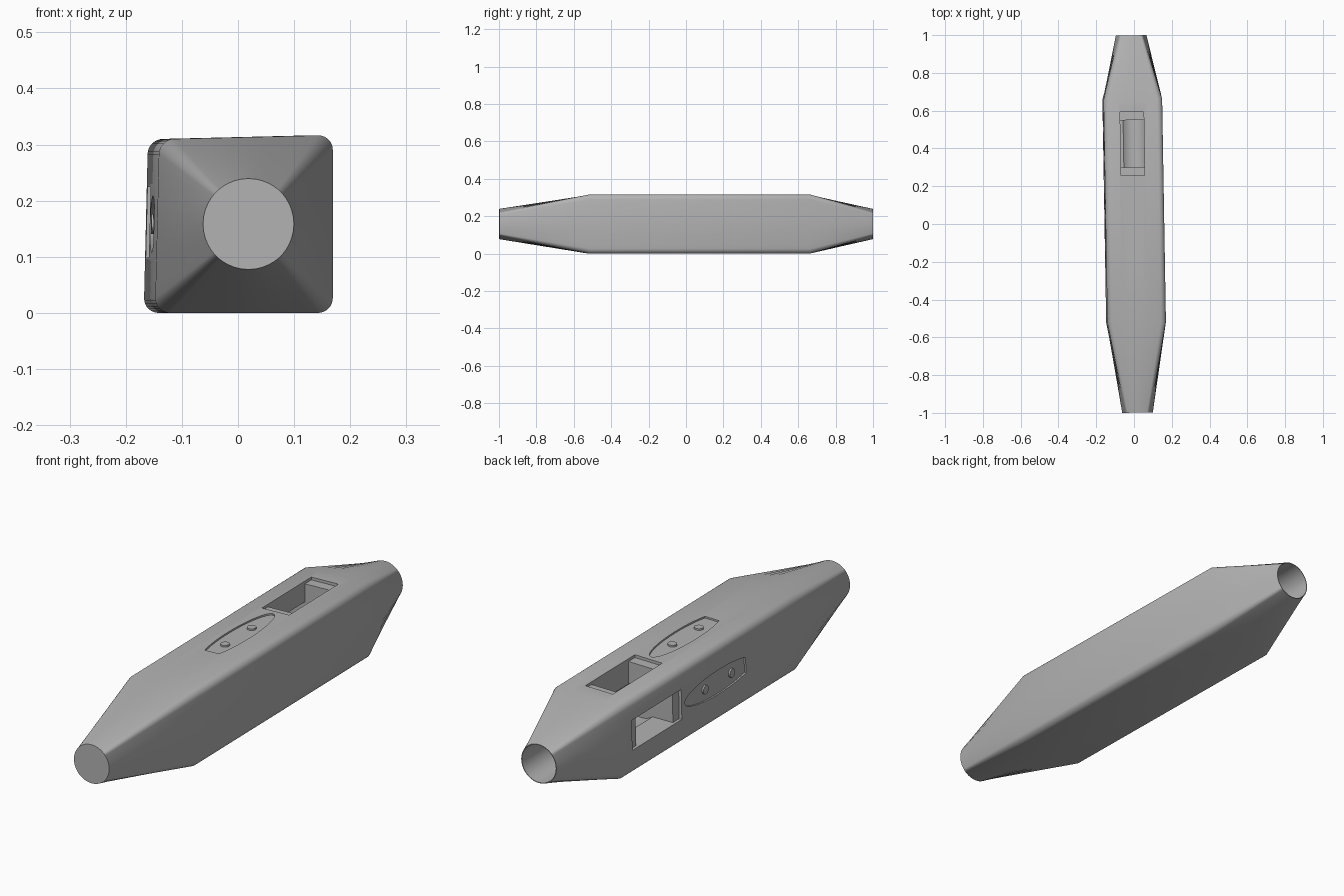
import bpy, bmesh, math
from mathutils import Matrix, Vector

if "Cube" in bpy.data.objects:
    bpy.data.objects.remove(bpy.data.objects["Cube"])

HALF = 0.1585        # half width of the square body
DRAFT = 0.0075       # how far the upper left corner leans inward
PLACE = Matrix.Translation((0.0017, 0, 0)) @ Matrix.Rotation(0.017, 4, 'Z')

grey = bpy.data.materials.new("plain grey")
grey.diffuse_color = (0.45, 0.45, 0.45, 1)
grey.use_nodes = True
grey.node_tree.nodes["Principled BSDF"].inputs["Base Color"].default_value = grey.diffuse_color


def loft(name, rings):
    """Skin equal-length closed rings and cap both ends."""
    bm = bmesh.new()
    loops = [[bm.verts.new(PLACE @ Vector(p)) for p in ring] for ring in rings]
    n = len(loops[0])
    for a, b in zip(loops, loops[1:]):
        for i in range(n):
            j = (i + 1) % n
            bm.faces.new((a[i], a[j], b[j], b[i]))
    bm.faces.new(loops[0])
    bm.faces.new(loops[-1])
    bmesh.ops.recalc_face_normals(bm, faces=bm.faces)
    mesh = bpy.data.meshes.new(name)
    bm.to_mesh(mesh)
    bm.free()
    mesh.materials.append(grey)
    obj = bpy.data.objects.new(name, mesh)
    bpy.context.collection.objects.link(obj)
    return obj


def on_face(side, a, y, h):
    """Point across a, along y, height h above the top or left face."""
    out = HALF - DRAFT / 2 + h + a * DRAFT / (2 * HALF)
    if side == "top":
        return (a, y, HALF + out)
    return (-out, y, HALF - a)


def prism(name, side, outline, low, high):
    return loft(name, [[on_face(side, a, y, h) for a, y in outline]
                       for h in (low, high)])


def rect(y0, y1):
    return [(-0.0655, y0), (0.0595, y0), (0.0595, y1), (-0.0655, y1)]


def disc(y, r, n=24):
    return [(r * math.cos(2 * math.pi * i / n), y + r * math.sin(2 * math.pi * i / n))
            for i in range(n)]


# Rounded square outline in -1..1 units
R = 0.17
section = []
for k in range(4):
    rot = Matrix.Rotation(k * math.pi / 2, 2)
    side_pts = [(1, -1 + R + (2 - 2 * R) * i / 10) for i in range(10)]
    side_pts += [(1 - R + R * math.cos(t), 1 - R + R * math.sin(t))
                 for t in [math.pi / 2 * i / 8 for i in range(8)]]
    section += [rot @ Vector(p) for p in side_pts]


def square_ring(y):
    ring = []
    for u, v in section:
        lean = DRAFT * (1 - u) / 2 * (1 + v) / 2
        ring.append((HALF * u + lean, y, HALF + HALF * v - lean))
    return ring


def round_ring(y, r):
    return [(r * d.x, y, HALF + r * d.y) for d in (p.normalized() for p in section)]


# Body: square bar tapering to round ends
body = loft("body", [round_ring(-0.9987, 0.081), square_ring(-0.52),
                     square_ring(0.66), round_ring(0.9987, 0.081)])

# Cutters: rear bore, stepped windows and bullet-shaped recesses
cutters = [loft("bore_cutter", [round_ring(0.297, 0.078), round_ring(1.1, 0.078)])]
start = math.acos(-0.18 / 0.235)
bullet = []
for i in range(41):
    t = start - 2 * start * i / 40
    bullet.append((0.05 * math.sin(t), 0.235 * math.cos(t)))

buttons = []
for side in ("top", "left"):
    cutters.append(prism(side + "_ledge_cutter", side, rect(0.257, 0.593), -0.012, 0.03))
    cutters.append(prism(side + "_window_cutter", side, rect(0.30, 0.55), -0.155, 0.04))
    cutters.append(prism(side + "_recess_cutter", side, bullet, -0.007, 0.03))
    # Two round buttons standing in each recess
    for i, y in enumerate((-0.09, 0.09)):
        buttons.append(prism(f"{side}_button_{i + 1}", side, disc(y, 0.018), -0.009, 0.0))

bpy.context.view_layer.objects.active = body
for cutter in cutters:
    mod = body.modifiers.new(cutter.name, 'BOOLEAN')
    mod.operation = 'DIFFERENCE'
    mod.solver = 'EXACT'
    mod.object = cutter
    bpy.ops.object.modifier_apply(modifier=mod.name)
for cutter in cutters:
    bpy.data.objects.remove(cutter, do_unlink=True)

# Smooth shading with crisp cut edges
bpy.ops.object.select_all(action='DESELECT')
for obj in [body] + buttons:
    obj.select_set(True)
bpy.ops.object.shade_smooth_by_angle(angle=math.radians(30))
